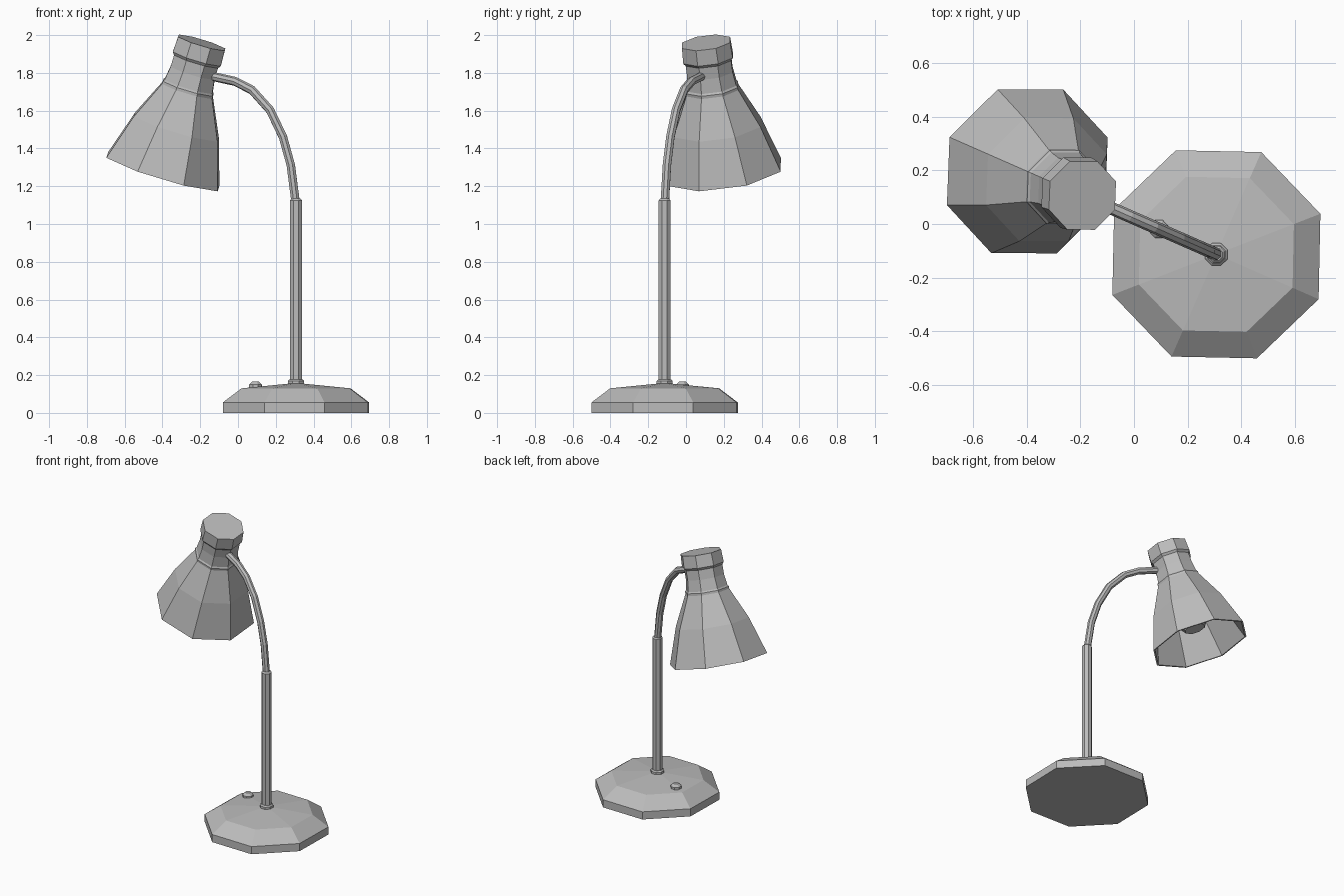
import bpy, bmesh, math
from mathutils import Matrix, Vector

cube = bpy.data.objects.get("Cube")
if cube:
    bpy.data.objects.remove(cube, do_unlink=True)

SIDES = 8
# Lamp frame: origin under the stem, local x points along the arm
LAMP = Matrix.Translation((0.307, -0.113, 0)) @ Matrix.Rotation(math.radians(156.3), 4, 'Z')
# Head frame: origin at the cap, local z runs down the shade axis
HEAD = LAMP @ Matrix.Translation((0.545, 0, 1.96)) @ Matrix.Rotation(math.radians(161.8), 4, 'Y')

grey = bpy.data.materials.new("grey")
grey.use_nodes = True
grey.diffuse_color = (0.5, 0.5, 0.5, 1)
grey.node_tree.nodes["Principled BSDF"].inputs["Base Color"].default_value = (0.5, 0.5, 0.5, 1)


def add_object(name, data, matrix):
    obj = bpy.data.objects.new(name, data)
    obj.matrix_world = matrix
    data.materials.append(grey)
    bpy.context.collection.objects.link(obj)
    return obj


def lathe(name, profile, matrix, sides=SIDES):
    """Turn (radius, height) points around local z; both ends are closed."""
    bm = bmesh.new()
    rings = []
    for r, z in profile:
        rings.append([bm.verts.new((r * math.cos(math.tau * i / sides),
                                    r * math.sin(math.tau * i / sides), z))
                      for i in range(sides)])
    for a, b in zip(rings, rings[1:]):
        for i in range(sides):
            j = (i + 1) % sides
            bm.faces.new((a[i], a[j], b[j], b[i]))
    bm.faces.new(rings[0])
    bm.faces.new(rings[-1])
    bmesh.ops.remove_doubles(bm, verts=bm.verts, dist=0.0005)
    bmesh.ops.recalc_face_normals(bm, faces=bm.faces)
    mesh = bpy.data.meshes.new(name)
    bm.to_mesh(mesh)
    bm.free()
    return add_object(name, mesh, matrix)


# Base, stem and switch
lathe("base", [(0.416, 0), (0.416, 0.055), (0.31, 0.13), (0.04, 0.155)], LAMP)
lathe("stem_collar", [(0.045, 0.14), (0.045, 0.17), (0.036, 0.178)], LAMP)
lathe("stem", [(0.034, 0.15), (0.034, 1.125), (0.024, 1.135)], LAMP)
lathe("switch", [(0.036, 0.12), (0.036, 0.15), (0.018, 0.167)],
      LAMP @ Matrix.Translation((0.234, 0, 0)))

# Curved arm
path = [(0, 1.1), (0.03, 1.312), (0.075, 1.46), (0.15, 1.603),
        (0.254, 1.709), (0.352, 1.755), (0.5, 1.785)]
curve = bpy.data.curves.new("arm", 'CURVE')
curve.dimensions = '3D'
curve.bevel_depth = 0.024
curve.bevel_resolution = 2
curve.use_fill_caps = True
spline = curve.splines.new('POLY')
spline.points.add(len(path) - 1)
for point, (x, z) in zip(spline.points, path):
    point.co = (x, 0, z, 1)
spline.use_smooth = False
add_object("arm", curve, LAMP)

# Shade: cap, neck, lip and cone outside, then the rim and the inner wall
lathe("shade", [(0.139, 0), (0.143, 0.085), (0.131, 0.1), (0.131, 0.165),
                (0.142, 0.24), (0.15, 0.25), (0.15, 0.265), (0.25, 0.47), (0.333, 0.719),
                (0.322, 0.719), (0.238, 0.47), (0.135, 0.265), (0.12, 0.2)], HEAD)

# Bulb inside the shade
lathe("bulb", [(0.05, 0.19), (0.05, 0.32), (0.11, 0.45),
               (0.12, 0.53), (0.07, 0.61)], HEAD)
